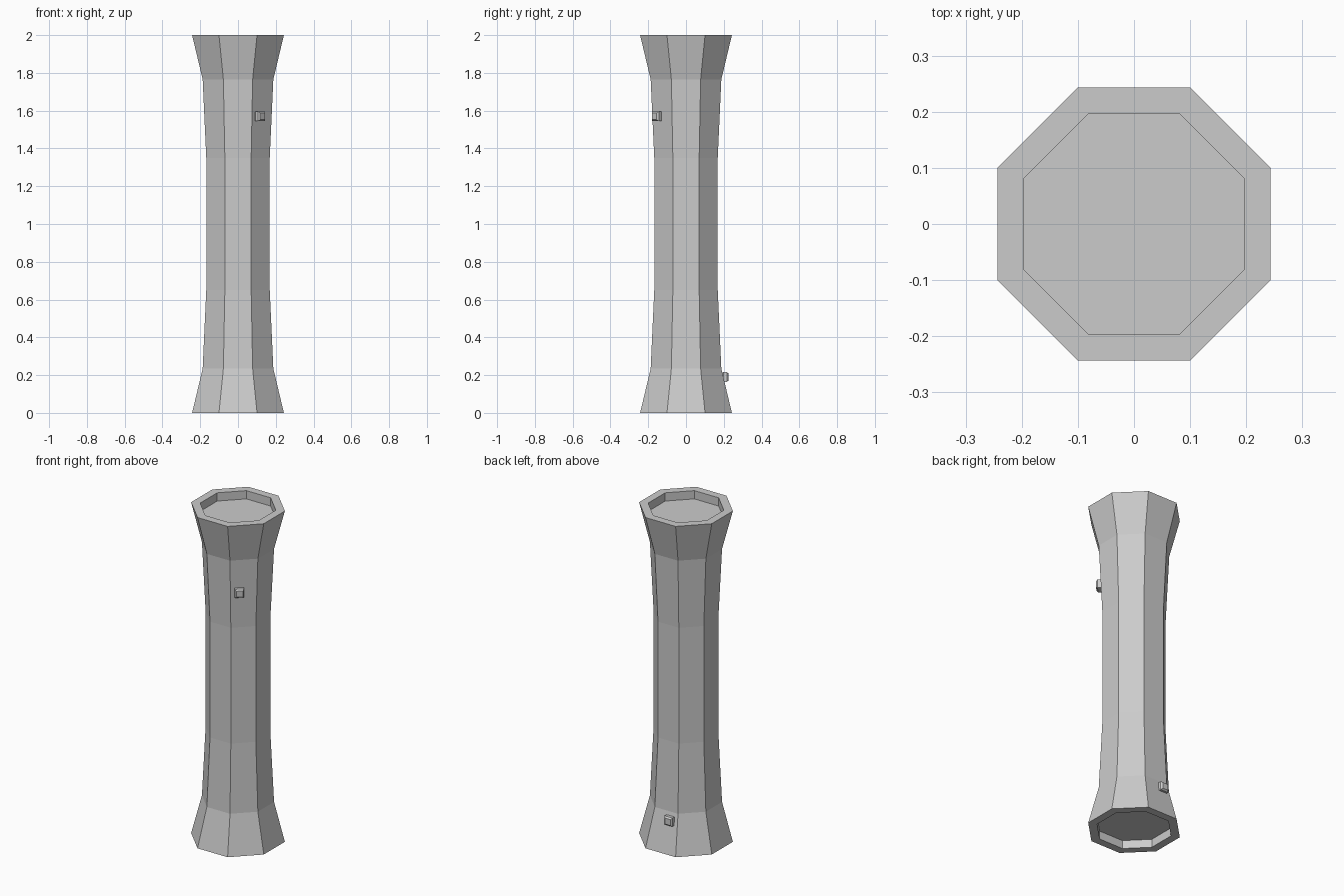
import bpy, bmesh
from math import pi, cos, sin
from mathutils import Matrix

if "Cube" in bpy.data.objects:
    bpy.data.objects.remove(bpy.data.objects["Cube"])


def loft(name, rings, sides, matrix=Matrix()):
    """Flat-faced solid of stacked regular polygons; rings are (apothem, z)."""
    bm = bmesh.new()
    loops = []
    for apothem, z in rings:
        r = apothem / cos(pi / sides)
        angles = [(i + 0.5) * 2 * pi / sides for i in range(sides)]
        loops.append([bm.verts.new((r * cos(a), r * sin(a), z)) for a in angles])
    for low, high in zip(loops, loops[1:]):
        for i in range(sides):
            j = (i + 1) % sides
            bm.faces.new((low[i], low[j], high[j], high[i]))
    bm.faces.new(loops[0][::-1])
    bm.faces.new(loops[-1])
    bmesh.ops.recalc_face_normals(bm, faces=bm.faces)
    bm.transform(matrix)
    mesh = bpy.data.meshes.new(name)
    bm.to_mesh(mesh)
    bm.free()
    obj = bpy.data.objects.new(name, mesh)
    bpy.context.collection.objects.link(obj)
    return obj


# Octagonal column: lower half profile from the recessed end, mirrored upwards
half = [(0.196, 0.05), (0.196, 0), (0.243, 0), (0.187, 0.235), (0.168, 0.65)]
loft("column", half + [(a, 2 - z) for a, z in reversed(half)], 8)


# Small square studs with a chamfered outer face, pointing out of the column
def stud(name, location, heading):
    turn = Matrix.Rotation(heading, 4, 'Z') @ Matrix.Rotation(pi / 2, 4, 'Y')
    rings = [(0.019, -0.018), (0.026, -0.01), (0.026, 0.009), (0.018, 0.018)]
    loft(name, rings, 4, Matrix.Translation(location) @ turn)


stud("upper_stud", (0.117, -0.155, 1.57), -pi / 4)
stud("lower_stud", (-0.035, 0.208, 0.19), pi / 2)
